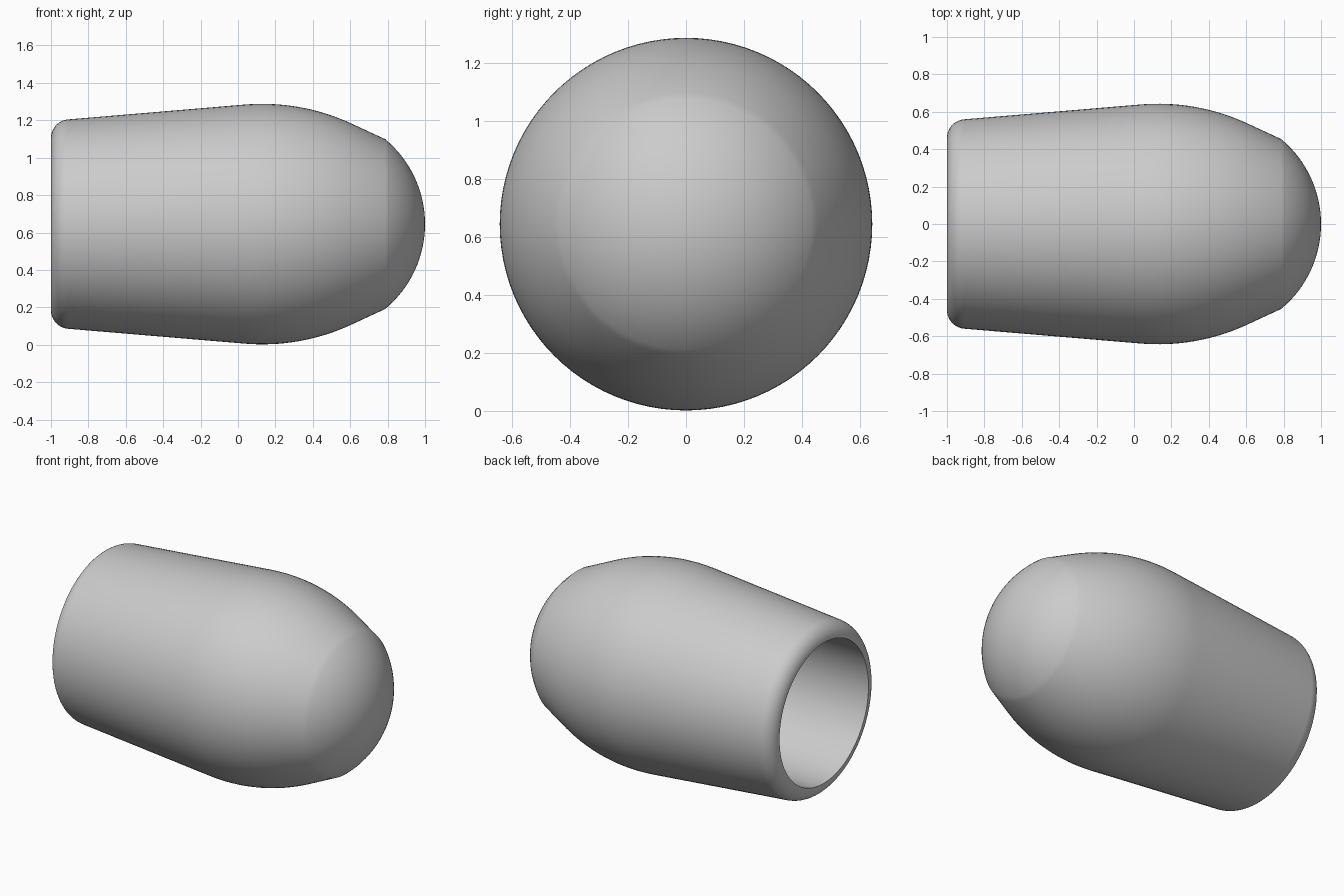
import bpy
import bmesh
import math
from mathutils import Matrix, Vector

cube = bpy.data.objects.get("Cube")
if cube:
    bpy.data.objects.remove(cube, do_unlink=True)

SIDES = 96
CENTRE_Z = 0.645

grey = bpy.data.materials.new("plain_grey")
grey.use_nodes = True
colour = (0.6, 0.6, 0.6, 1.0)
grey.diffuse_color = colour
grey.node_tree.nodes["Principled BSDF"].inputs["Base Color"].default_value = colour


def arc(cx, cr, radius, start, end, steps):
    """Profile points (x, r) on an arc, angles in radians from +x."""
    angles = [start + (end - start) * i / steps for i in range(steps + 1)]
    return [(cx + radius * math.cos(a), cr + radius * math.sin(a)) for a in angles]


# Half profile along x: blind bore, rounded rim, tapered wall, shoulder, nose
taper = math.pi / 2 + math.atan(0.088)
slope = math.pi / 2 - math.atan(0.457)
shoulder_radius = 1.13
nose_x, nose_r = 0.787, 0.454
drop = 1 - nose_x
nose_radius = (nose_r ** 2 + drop ** 2) / (2 * drop)
nose_angle = math.asin(nose_r / nose_radius)

profile = [(0.4, 0.0), (0.4, 0.46)]
profile += arc(-0.9, 0.46, 0.1, math.pi, taper, 10)
profile += arc(0.13, 0.643 - shoulder_radius, shoulder_radius, taper, slope, 16)
profile += arc(1 - nose_radius, 0.0, nose_radius, nose_angle, 0.0, 16)

# Spin the profile around the long axis
bm = bmesh.new()
verts = [bm.verts.new((x, 0.0, r)) for x, r in profile]
edges = [bm.edges.new(pair) for pair in zip(verts, verts[1:])]
bmesh.ops.spin(bm, geom=verts + edges, cent=(0, 0, 0), axis=(1, 0, 0),
               angle=math.tau, steps=SIDES, use_duplicate=False)
bmesh.ops.remove_doubles(bm, verts=bm.verts, dist=0.0001)
bmesh.ops.recalc_face_normals(bm, faces=bm.faces)
bmesh.ops.transform(bm, matrix=Matrix.Translation(Vector((0, 0, CENTRE_Z))), verts=bm.verts)

mesh = bpy.data.meshes.new("hollow_cap")
bm.to_mesh(mesh)
bm.free()
mesh.materials.append(grey)
cap = bpy.data.objects.new("hollow_cap", mesh)
bpy.context.collection.objects.link(cap)

# Smooth shading, keeping the bore edge sharp
bpy.ops.object.select_all(action="DESELECT")
cap.select_set(True)
bpy.context.view_layer.objects.active = cap
bpy.ops.object.shade_smooth_by_angle(angle=math.radians(30))
